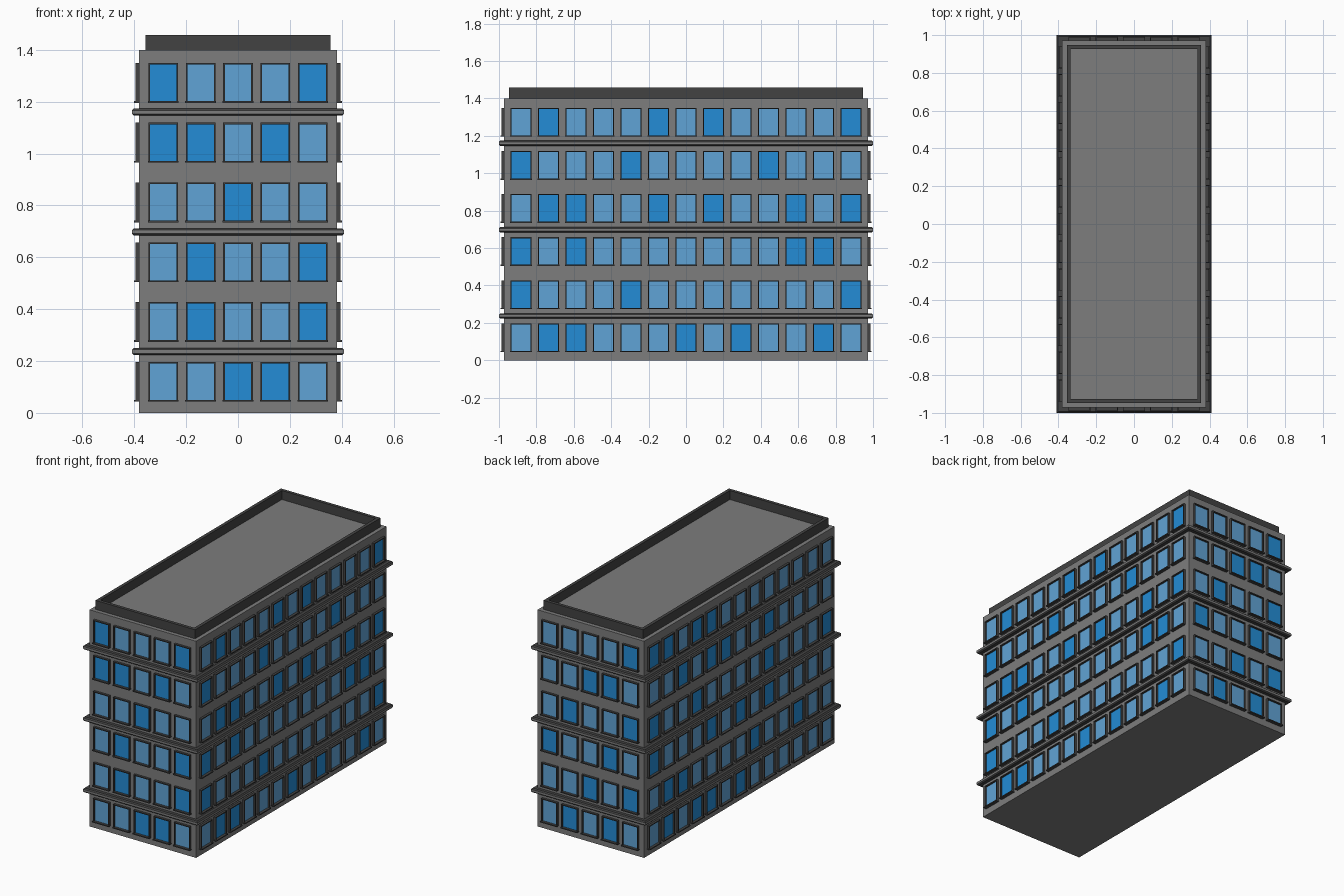
import bpy, bmesh, math, random
from mathutils import Matrix, Vector

if "Cube" in bpy.data.objects:
    bpy.data.objects.remove(bpy.data.objects["Cube"])

random.seed(4)
HX, HY, TOP = 0.381, 0.972, 1.40          # wall half sizes and roof height
PITCH, WIN_W, WIN_H = 0.2305, 0.114, 0.152


def material(name, rgb):
    m = bpy.data.materials.new(name)
    m.diffuse_color = (*rgb, 1)
    m.use_nodes = True
    m.node_tree.nodes["Principled BSDF"].inputs["Base Color"].default_value = m.diffuse_color
    return m


WALL = material("wall_grey", (0.205, 0.205, 0.205))
DARK = material("trim_dark_grey", (0.055, 0.055, 0.055))
PALE = material("glass_pale_blue", (0.118, 0.37, 0.67))
DEEP = material("glass_deep_blue", (0.017, 0.265, 0.67))


def finish(bm, name, mats):
    bmesh.ops.recalc_face_normals(bm, faces=bm.faces)
    me = bpy.data.meshes.new(name)
    bm.to_mesh(me)
    bm.free()
    for m in mats:
        me.materials.append(m)
    ob = bpy.data.objects.new(name, me)
    bpy.context.collection.objects.link(ob)
    return ob


def box(bm, lo, hi, mat=Matrix(), index=0):
    lo, hi = Vector(lo), Vector(hi)
    m = mat @ Matrix.Translation((lo + hi) / 2) @ Matrix.Diagonal((*(hi - lo), 1))
    for v in bmesh.ops.create_cube(bm, size=1, matrix=m)["verts"]:
        for f in v.link_faces:
            f.material_index = index


def ring_loft(bm, profile, close=False):
    """Loft rectangles around the building; profile is (offset from wall, z)."""
    rings = [[bm.verts.new((sx * (HX + o), sy * (HY + o), z))
              for sx, sy in ((-1, -1), (1, -1), (1, 1), (-1, 1))] for o, z in profile]
    n = len(rings)
    for i in range(n if close else n - 1):
        a, b = rings[i], rings[(i + 1) % n]
        for k in range(4):
            j = (k + 1) % 4
            bm.faces.new((a[k], a[j], b[j], b[k]))


# Main block
bm = bmesh.new()
box(bm, (-HX, -HY, 0), (HX, HY, TOP))
finish(bm, "building_block", [WALL])

# Roof parapet
bm = bmesh.new()
ring_loft(bm, [(-0.025, TOP - 0.01), (-0.025, 1.458), (-0.046, 1.458), (-0.046, TOP - 0.01)], True)
finish(bm, "roof_parapet", [DARK])

# Ledges every second storey: grey outer band, dark top and underside
for i, z in enumerate((0.237, 0.698, 1.160)):
    bm = bmesh.new()
    ring_loft(bm, [(-0.01, z - 0.014), (0.021, z - 0.014), (0.028, z - 0.007),
                   (0.028, z + 0.007), (0.021, z + 0.014), (-0.01, z + 0.014)], True)
    bm.normal_update()
    for f in bm.faces:
        f.material_index = 1 if abs(f.normal.z) > 0.3 else 0
    finish(bm, f"ledge_{i + 1}", [WALL, DARK])

# Deep blue panes per storey, from the ground up
FRONT = [{2, 3}, {1, 4}, {1, 4}, {2}, {0, 1, 3}, {0, 4}]
RIGHT = [{1, 2, 6, 8, 11}, {0, 4, 12}, {0, 2, 10, 11}, {1, 2, 5, 7, 10, 12}, {0, 4, 9}, {1, 5, 7, 12}]
BACK = [{1, 3}, {2, 4}, {0, 3}, {1, 4}, {2, 3}, {4}]
LEFT = [set(random.sample(range(13), 4)) for _ in range(6)]


def windows(side, turn, dist, count, step, deep):
    rot = Matrix.Rotation(math.radians(turn), 4, 'Z') @ Matrix.Translation((0, -dist, 0))
    frames, panes = bmesh.new(), bmesh.new()
    t, w, d = 0.006, WIN_W / 2, 0.015
    for row in range(6):
        z0 = 0.045 + row * PITCH
        z1 = z0 + WIN_H
        for col in range(count):
            u = (col - (count - 1) / 2) * step
            # jambs, head and projecting sill
            for s in (-1, 1):
                a, b = sorted((u + s * w, u + s * (w - t)))
                box(frames, (a, -d, z0), (b, 0.004, z1), rot)
            box(frames, (u - w + t, -d, z1 - t), (u + w - t, 0.004, z1), rot)
            box(frames, (u - w - 0.002, -0.021, z0 - 0.002), (u + w + 0.002, 0.004, z0 + 0.005), rot)
            # glass
            box(panes, (u - w + t, -0.004, z0 + 0.005), (u + w - t, 0.002, z1 - t), rot,
                1 if col in deep[row] else 0)
    finish(frames, side + "_window_frames", [DARK])
    finish(panes, side + "_window_panes", [PALE, DEEP])


windows("front", 0, HY, 5, 0.1445, FRONT)
windows("right", 90, HX, 13, 0.147, RIGHT)
windows("back", 180, HY, 5, 0.1445, BACK)
windows("left", 270, HX, 13, 0.147, LEFT)
